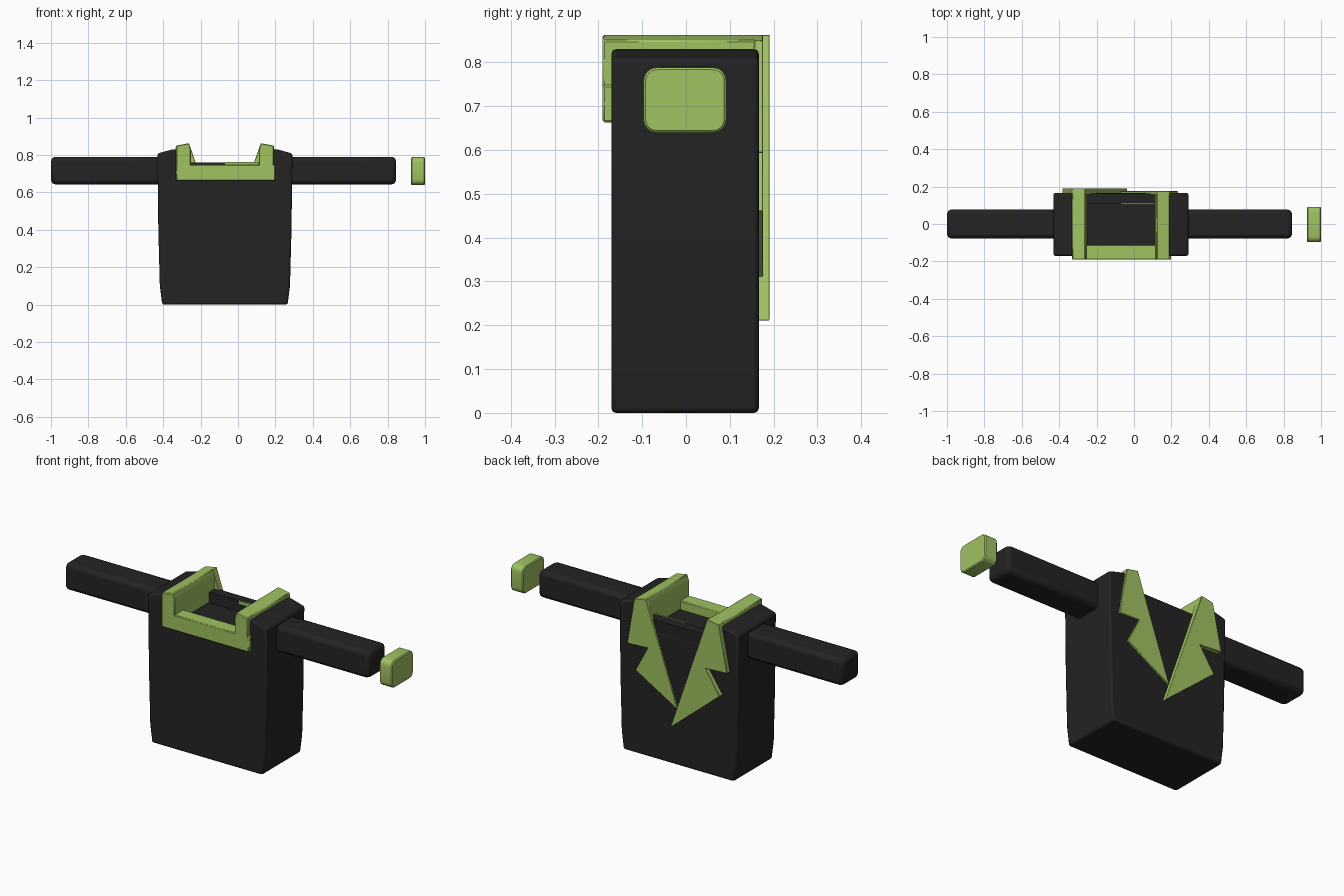
import bpy, bmesh, math

if "Cube" in bpy.data.objects:
    bpy.data.objects.remove(bpy.data.objects["Cube"])

def material(name, rgb):
    m = bpy.data.materials.new(name)
    m.diffuse_color = (*rgb, 1)
    m.use_nodes = True
    m.node_tree.nodes["Principled BSDF"].inputs["Base Color"].default_value = m.diffuse_color
    return m

DARK = material("charcoal cloth", (0.017, 0.017, 0.017))
GREEN = material("leaf green", (0.35, 0.54, 0.12))

def prism(name, outline, y0, y1, mat, bevel=0.0, segments=2):
    """Extrude an x-z outline from y0 to y1."""
    bm = bmesh.new()
    face = bm.faces.new([bm.verts.new((x, y0, z)) for x, z in outline])
    new = bmesh.ops.extrude_face_region(bm, geom=[face])["geom"]
    bmesh.ops.translate(bm, vec=(0, y1 - y0, 0),
                        verts=[v for v in new if isinstance(v, bmesh.types.BMVert)])
    bmesh.ops.recalc_face_normals(bm, faces=bm.faces)
    me = bpy.data.meshes.new(name)
    bm.to_mesh(me)
    bm.free()
    ob = bpy.data.objects.new(name, me)
    bpy.context.collection.objects.link(ob)
    me.materials.append(mat)
    if bevel:
        b = ob.modifiers.new("soft edges", "BEVEL")
        b.width, b.segments, b.limit_method = bevel, segments, "ANGLE"
        b.angle_limit = math.radians(30)
    bpy.ops.object.select_all(action="DESELECT")
    ob.select_set(True)
    bpy.context.view_layer.objects.active = ob
    bpy.ops.object.shade_smooth_by_angle(angle=math.radians(35))
    return ob

def block(name, x0, x1, y0, y1, z0, z1, mat, bevel=0.0, segments=2):
    return prism(name, [(x0, z0), (x1, z0), (x1, z1), (x0, z1)], y0, y1, mat, bevel, segments)

CENTRE = -0.07  # middle of the torso

def mirrored(points):
    return [(2 * CENTRE - x, z) for x, z in points]

# Torso with a recessed neck opening
half = [(-0.405, 0), (-0.418, 0.1), (-0.426, 0.4), (-0.431, 0.808),
        (-0.35, 0.83), (-0.255, 0.83), (-0.255, 0.70)]
prism("torso", half + mirrored(half)[::-1], -0.17, 0.166, DARK, 0.01)
block("neck_back_wall", -0.26, 0.12, 0.11, 0.164, 0.66, 0.76, DARK)
block("neck_back_trim", -0.07, 0.11, 0.103, 0.11, 0.745, 0.762, GREEN)

# Arms and the single detached hand
block("left_arm", -1.0, -0.40, -0.077, 0.077, 0.643, 0.79, DARK, 0.022)
block("right_arm", 0.25, 0.845, -0.077, 0.077, 0.643, 0.79, DARK, 0.022)
bm_outline = []
for cx, cz, start in ((0.062, 0.042, 0), (-0.067, 0.042, 90), (-0.067, -0.047, 180), (0.062, -0.047, 270)):
    for i in range(5):
        a = math.radians(start + i * 22.5)
        bm_outline.append((cx + 0.03 * math.cos(a), cz + 0.03 * math.sin(a)))
hand = prism("right_hand", bm_outline, -0.0375, 0.0375, GREEN, 0.005, 1)
hand.rotation_euler = (0, 0, math.pi / 2)
hand.location = (0.9625, 0, 0.716)

# Collar: front bar and a strap over each shoulder
block("collar_front", -0.331, 0.199, -0.19, -0.112, 0.663, 0.748, GREEN, 0.004, 1)
strap = [(-0.331, 0.70), (-0.252, 0.70), (-0.252, 0.83), (-0.262, 0.863), (-0.331, 0.85)]
prism("left_collar_strap", strap, -0.19, 0.19, GREEN, 0.004, 1)
prism("right_collar_strap", mirrored(strap), -0.19, 0.176, GREEN, 0.004, 1)
front_drop = [(-0.331, 0.663), (-0.252, 0.663), (-0.252, 0.75), (-0.331, 0.75)]
prism("left_collar_drop", front_drop, -0.19, -0.15, GREEN, 0.004, 1)
prism("right_collar_drop", mirrored(front_drop), -0.19, -0.15, GREEN, 0.004, 1)

# Notched lapels on the back, the left one overlapping the right
upper = [(-0.262, 0.863), (-0.331, 0.85), (-0.383, 0.597), (-0.25, 0.59), (-0.338, 0.46)]
prism("left_lapel", upper + [(-0.038, 0.21)], 0.155, 0.191, GREEN, 0.002, 1)
upper_right = [(-0.262, 0.863), (-0.331, 0.85), (-0.375, 0.593), (-0.25, 0.60), (-0.325, 0.46)]
prism("right_lapel", mirrored(upper_right) + [(-0.072, 0.31)], 0.155, 0.176, GREEN, 0.002, 1)
